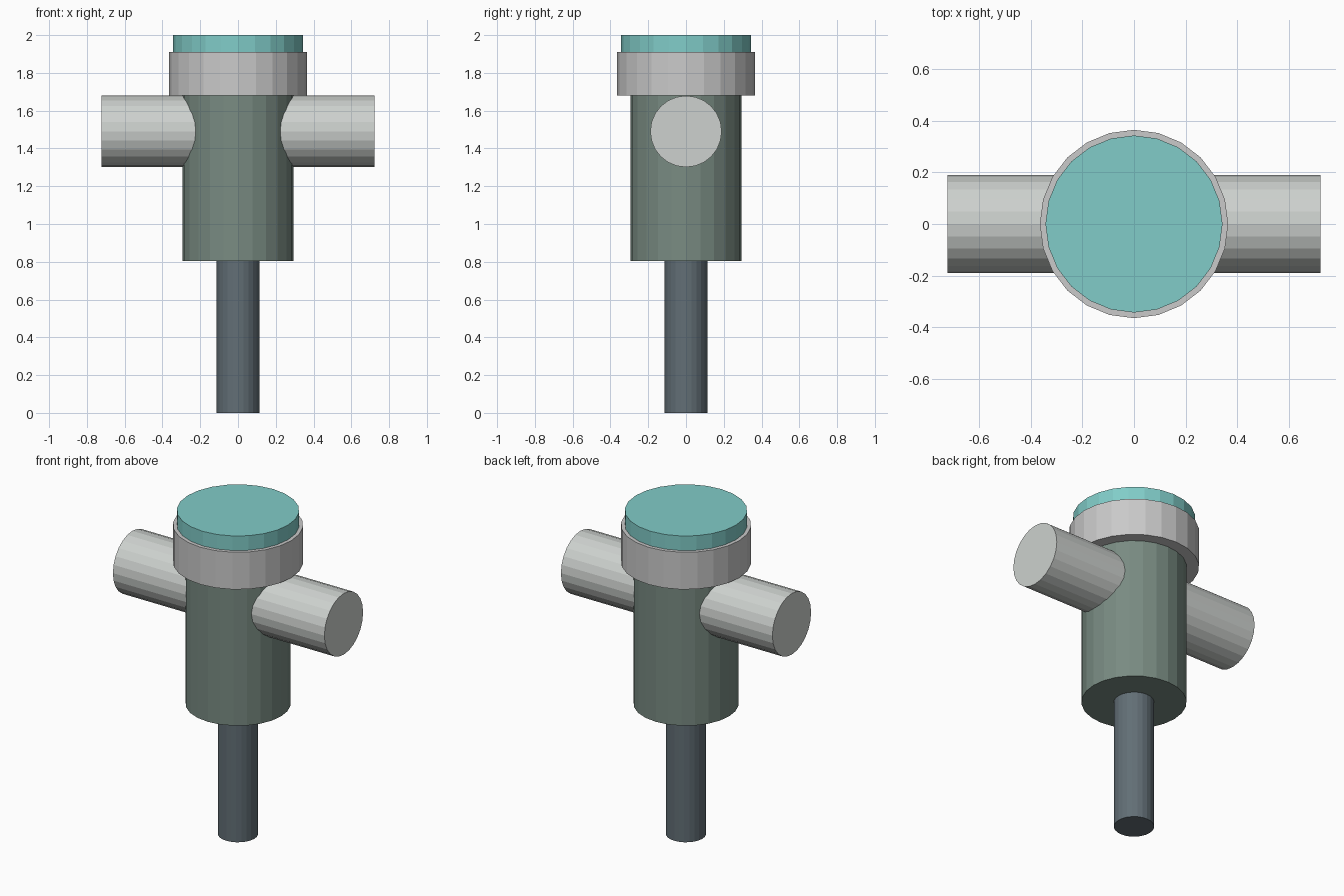
import bpy
import math

cube = bpy.data.objects.get("Cube")
if cube:
    bpy.data.objects.remove(cube, do_unlink=True)


def material(name, srgb):
    color = [(c / 255) ** 2.2 for c in srgb] + [1]
    mat = bpy.data.materials.new(name)
    mat.use_nodes = True
    mat.diffuse_color = color
    mat.node_tree.nodes["Principled BSDF"].inputs["Base Color"].default_value = color
    return mat


def cylinder(name, radius, length, center_z, mat, rotation=(0, 0, 0)):
    bpy.ops.mesh.primitive_cylinder_add(vertices=24, radius=radius, depth=length,
                                        location=(0, 0, center_z), rotation=rotation)
    obj = bpy.context.object
    obj.name = name
    obj.data.materials.append(mat)
    return obj


def upright(name, radius, bottom, top, mat):
    return cylinder(name, radius, top - bottom, (bottom + top) / 2, mat)


teal = material("teal", (128, 203, 199))
light_grey = material("light grey", (200, 200, 200))
pale_grey = material("pale green grey", (204, 208, 205))
green_grey = material("green grey", (120, 138, 129))
slate = material("slate", (98, 110, 117))

# Stacked upright parts
upright("stem", 0.113, 0, 0.805, slate)
upright("body", 0.295, 0.805, 1.70, green_grey)
upright("collar", 0.365, 1.68, 1.91, light_grey)
upright("cap", 0.343, 1.88, 2.0, teal)

# Cross pipe passing through the body from side to side
cylinder("cross_pipe", 0.189, 1.446, 1.49, pale_grey, (0, math.pi / 2, 0))
